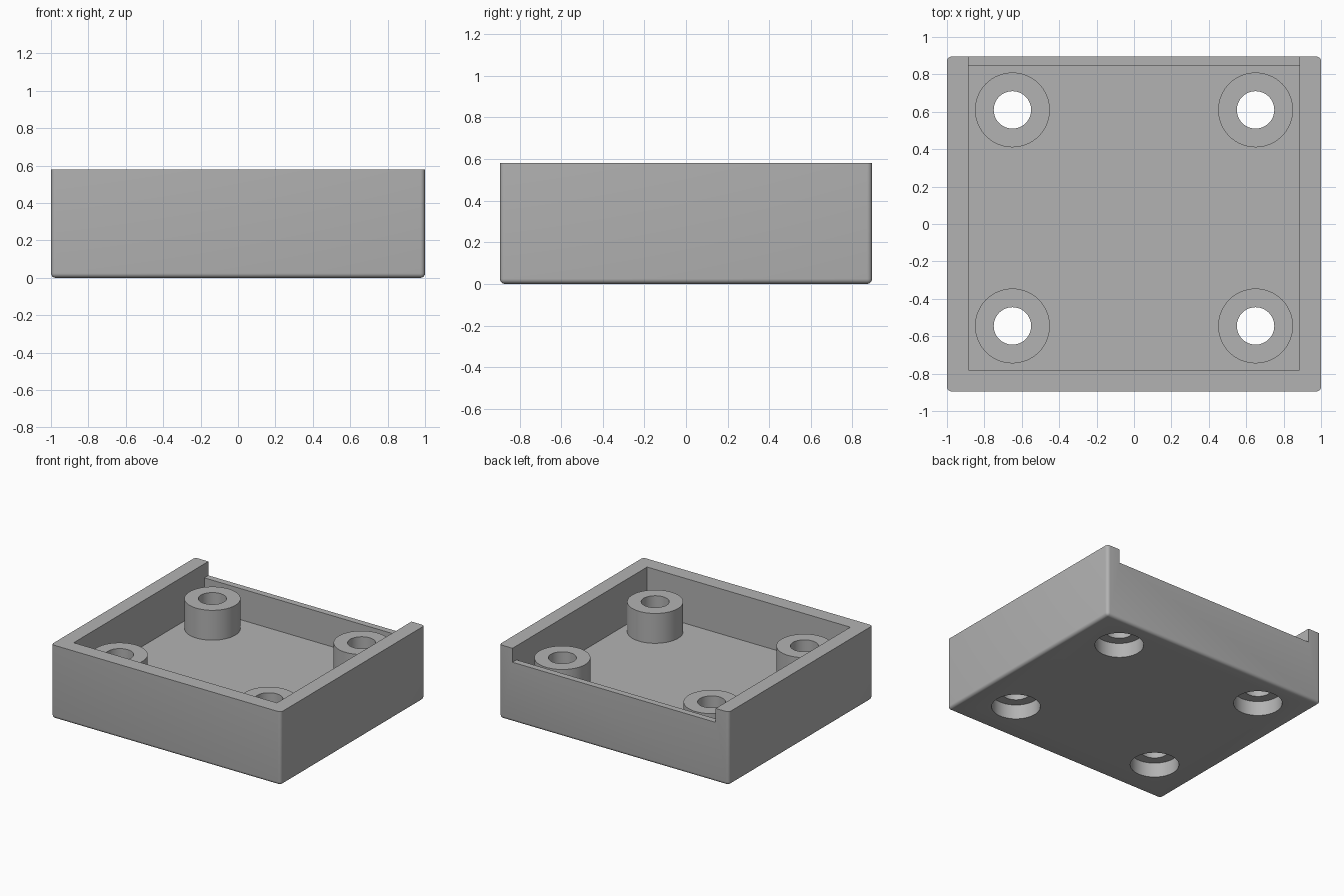
import bpy
import bmesh
from math import radians, tau

default_cube = bpy.data.objects.get("Cube")
if default_cube:
    bpy.data.objects.remove(default_cube, do_unlink=True)

HEIGHT, FLOOR, NOTCH, POST_TOP = 0.58, 0.225, 0.47, 0.46
HOLE_R, BORE_R, POST_R, BORE_DEPTH = 0.10, 0.175, 0.20, 0.115

grey = bpy.data.materials.new("plain grey")
grey.use_nodes = True
colour = (0.448, 0.448, 0.448, 1)
grey.diffuse_color = colour
grey.node_tree.nodes["Principled BSDF"].inputs["Base Color"].default_value = colour


def make_object(name, bm):
    bmesh.ops.remove_doubles(bm, verts=bm.verts, dist=1e-5)
    bmesh.ops.recalc_face_normals(bm, faces=bm.faces)
    mesh = bpy.data.meshes.new(name)
    bm.to_mesh(mesh)
    bm.free()
    mesh.materials.append(grey)
    obj = bpy.data.objects.new(name, mesh)
    bpy.context.collection.objects.link(obj)
    return obj


def extrude_x(name, profile, half_width):
    """Sweep a closed (y, z) profile along x."""
    bm = bmesh.new()
    face = bm.faces.new([bm.verts.new((-half_width, y, z)) for y, z in profile])
    result = bmesh.ops.extrude_face_region(bm, geom=[face])
    moved = [v for v in result["geom"] if isinstance(v, bmesh.types.BMVert)]
    bmesh.ops.translate(bm, verts=moved, vec=(2 * half_width, 0, 0))
    return make_object(name, bm)


def lathe(name, profile, x, y, closed):
    """Spin an (r, z) profile around a vertical axis at x, y."""
    bm = bmesh.new()
    verts = [bm.verts.new((r, 0, z)) for r, z in profile]
    edges = [bm.edges.new(pair) for pair in zip(verts, verts[1:])]
    if closed:
        edges.append(bm.edges.new((verts[-1], verts[0])))
    bmesh.ops.spin(bm, geom=verts + edges, cent=(0, 0, 0), axis=(0, 0, 1),
                   angle=tau, steps=64)
    bmesh.ops.translate(bm, verts=bm.verts, vec=(x, y, 0))
    return make_object(name, bm)


def select_only(obj):
    bpy.ops.object.select_all(action="DESELECT")
    obj.select_set(True)
    bpy.context.view_layer.objects.active = obj


def cut(target, cutter):
    cutter.hide_render = True
    mod = target.modifiers.new("cut", "BOOLEAN")
    mod.operation = "DIFFERENCE"
    mod.solver = "EXACT"
    mod.object = cutter
    select_only(target)
    bpy.ops.object.modifier_apply(modifier=mod.name)
    bpy.data.objects.remove(cutter, do_unlink=True)


# Outer block, rounded everywhere except around the open rim
bm = bmesh.new()
bmesh.ops.create_cube(bm, size=1)
for v in bm.verts:
    v.co = (v.co.x * 2, v.co.y * 1.79, (v.co.z + 0.5) * HEIGHT)
rounded = [e for e in bm.edges if min(v.co.z for v in e.verts) < 0.01]
bmesh.ops.bevel(bm, geom=rounded, offset=0.025, segments=5, profile=0.5,
                affect="EDGES")
tray = make_object("tray", bm)

# Pocket and lowered back wall in one stepped cut
cut(tray, extrude_x("pocket_cutter", [
    (-0.78, FLOOR), (0.845, FLOOR), (0.845, NOTCH),
    (1, NOTCH), (1, 0.8), (-0.78, 0.8)], 0.885))

# Hollow posts over counterbored screw holes
posts = []
for depth, y in (("front", -0.545), ("back", 0.61)):
    for side, x in (("left", 0.65), ("right", -0.65)):
        cut(tray, lathe("hole_cutter", [
            (0, -0.1), (BORE_R, -0.1), (BORE_R, BORE_DEPTH),
            (HOLE_R, BORE_DEPTH), (HOLE_R, 0.8), (0, 0.8)], x, y, False))
        posts.append(lathe(f"{depth}_{side}_post", [
            (HOLE_R, FLOOR), (POST_R, FLOOR),
            (POST_R, POST_TOP), (HOLE_R, POST_TOP)], x, y, True))

for obj in [tray] + posts:
    select_only(obj)
    bpy.ops.object.shade_smooth_by_angle(angle=radians(30))
